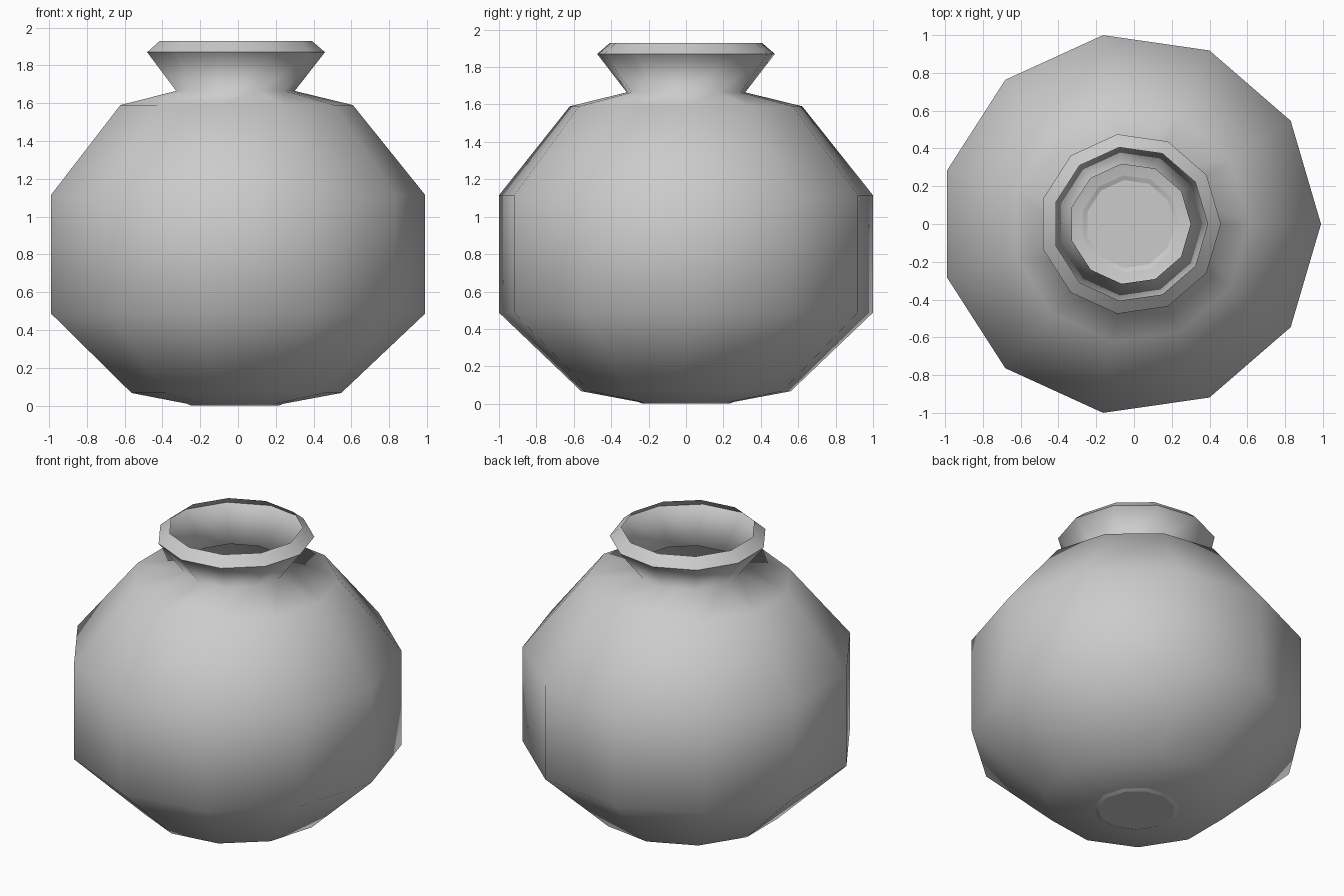
import bpy, bmesh, math

if "Cube" in bpy.data.objects:
    bpy.data.objects.remove(bpy.data.objects["Cube"])

SIDES = 11
CENTRE_X = -0.02

# radius, height from the foot up to the open lip
PROFILE = [(0.235, 0.0), (0.26, 0.01), (0.566, 0.067), (1.01, 0.487), (1.01, 1.115),
           (0.628, 1.59), (0.32, 1.665), (0.48, 1.87), (0.41, 1.93)]
SHARP_RINGS = {0, 1, 7}


def ring(bm, radius, z):
    step = 2 * math.pi / SIDES
    return [bm.verts.new((CENTRE_X + radius * math.cos(i * step),
                          radius * math.sin(i * step), z)) for i in range(SIDES)]


# Vase: one thin turned shell with a closed base and an open mouth
bm = bmesh.new()
rings = [ring(bm, r, z) for r, z in PROFILE]
bm.faces.new(list(reversed(rings[0])))
for low, high in zip(rings, rings[1:]):
    for i in range(SIDES):
        j = (i + 1) % SIDES
        bm.faces.new((low[i], low[j], high[j], high[i]))

# Smooth shading, with crisp foot and lip edges
for face in bm.faces:
    face.smooth = True
for k in SHARP_RINGS:
    for i in range(SIDES):
        bm.edges.get((rings[k][i], rings[k][(i + 1) % SIDES])).smooth = False

mesh = bpy.data.meshes.new("vase")
bm.to_mesh(mesh)
bm.free()
vase = bpy.data.objects.new("vase", mesh)
bpy.context.collection.objects.link(vase)
